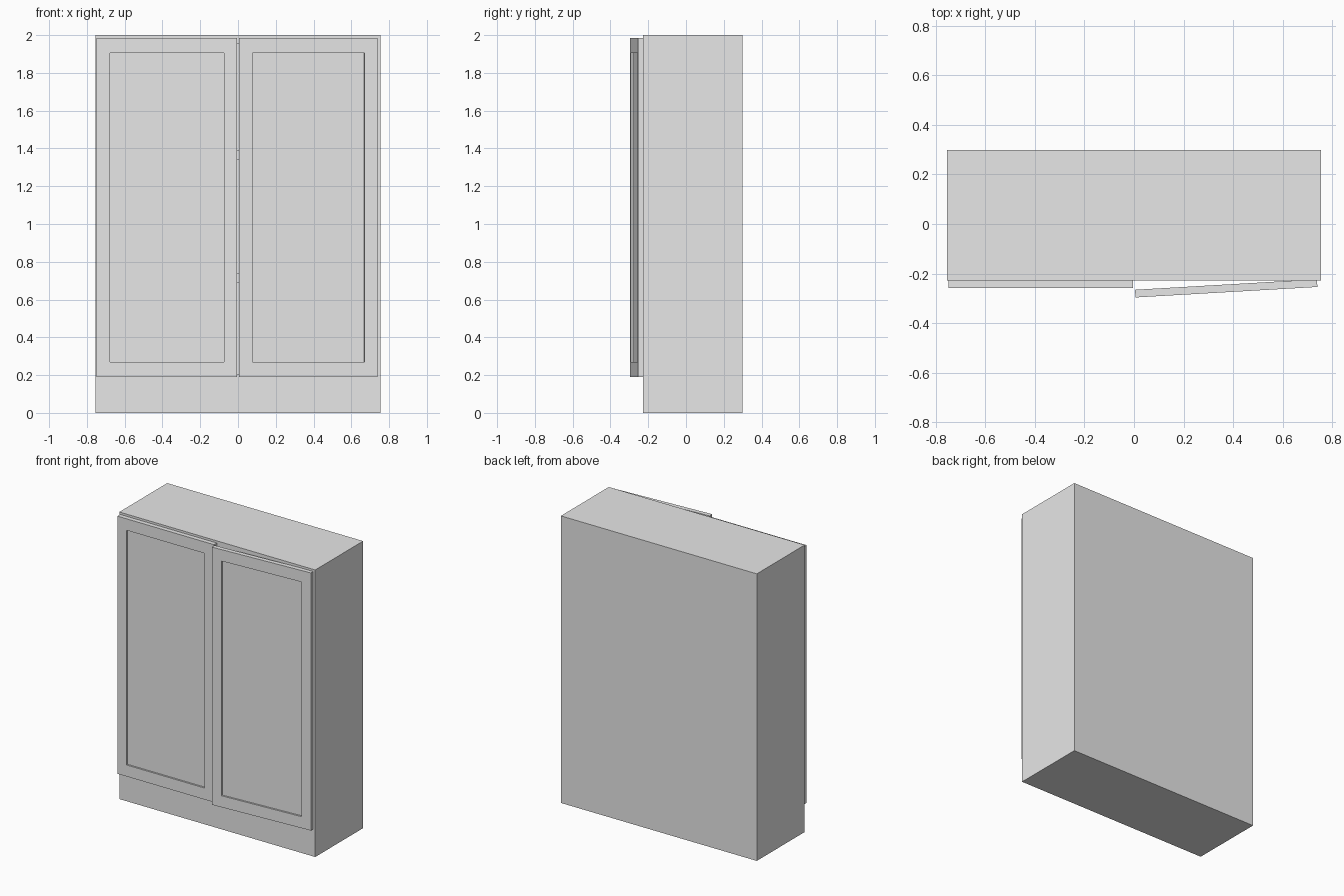
import bpy
import bmesh
import math
from mathutils import Vector, Matrix

default = bpy.data.objects.get("Cube")
if default:
    bpy.data.objects.remove(default, do_unlink=True)

grey = bpy.data.materials.new("plain grey")
grey.use_nodes = True
grey.diffuse_color = (0.8, 0.8, 0.8, 1)
grey.node_tree.nodes["Principled BSDF"].inputs["Base Color"].default_value = (0.8, 0.8, 0.8, 1)


def recessed_box(name, low, high, sides, openings, depth):
    """Box whose front face sinks by depth in each (bottom, top) opening."""
    low, high = Vector(low), Vector(high)
    bm = bmesh.new()
    bmesh.ops.create_cube(bm, size=1)
    for v in bm.verts:
        v.co = (low + high) / 2 + v.co * (high - low)

    # Cut lines around the openings
    cuts = [((x, 0, 0), (1, 0, 0)) for x in sides]
    cuts += [((0, 0, z), (0, 0, 1)) for pair in openings for z in pair]
    for point, normal in cuts:
        bmesh.ops.bisect_plane(bm, geom=bm.verts[:] + bm.edges[:] + bm.faces[:],
                               plane_co=point, plane_no=normal)

    # Sink the front faces inside the openings
    bm.normal_update()
    sunk = []
    for f in bm.faces:
        c = f.calc_center_median()
        if f.normal.y < -0.9 and sides[0] < c.x < sides[1] \
                and any(a < c.z < b for a, b in openings):
            sunk.append(f)
    bmesh.ops.inset_individual(bm, faces=sunk, thickness=0, depth=-depth)
    bmesh.ops.dissolve_limit(bm, angle_limit=0.01, verts=bm.verts[:], edges=bm.edges[:])
    bmesh.ops.triangulate(bm, faces=[f for f in bm.faces if len(f.verts) > 4])

    mesh = bpy.data.meshes.new(name)
    bm.to_mesh(mesh)
    bm.free()
    mesh.materials.append(grey)
    obj = bpy.data.objects.new(name, mesh)
    bpy.context.collection.objects.link(obj)
    return obj


# Carcass with plinth and two shelves between three compartments
recessed_box("cabinet_body", (-0.755, -0.228, 0), (0.755, 0.299, 2), (-0.71, 0.71),
             [(0.205, 0.69), (0.74, 1.34), (1.39, 1.955)], 0.48)


def door(name, width):
    """Framed door, its back face on y = 0, running from x = -width to x = 0."""
    return recessed_box(name, (-width, -0.031, 0.19), (0, 0, 1.985),
                        (0.071 - width, -0.071), [(0.27, 1.905)], 0.012)


# Closed door
closed = door("right_door", 0.744)
closed.location = (-0.004, -0.228, 0)

# Door slightly ajar, turned about its outer edge
ajar = door("left_door", 0.735)
ajar.matrix_world = Matrix.Translation((0.738, -0.223, 0)) @ Matrix.Rotation(math.radians(3.3), 4, "Z")
